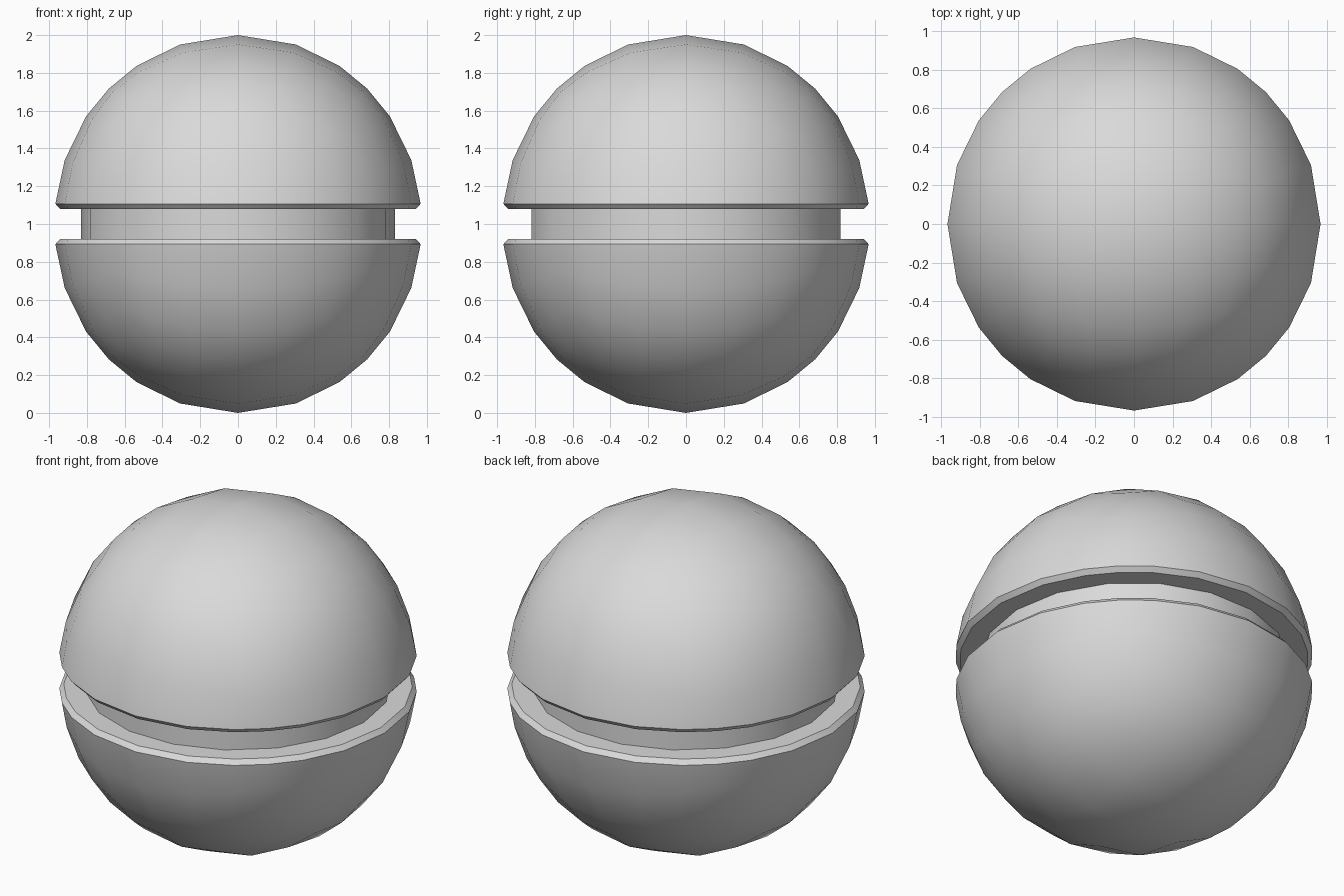
import bpy, bmesh, math

cube = bpy.data.objects.get("Cube")
if cube:
    bpy.data.objects.remove(cube, do_unlink=True)

RADIUS = 0.967
CENTRE = 2 - RADIUS      # height of the upper dome's centre
RIM_Z = 1.107            # widest edge of the dome
LIP_Z = 1.08             # flat face of the dome
LIP_SCALE = 0.975

grey = bpy.data.materials.new("light_grey")
grey.use_nodes = True
colour = (0.7, 0.7, 0.7, 1)
grey.diffuse_color = colour
grey.node_tree.nodes["Principled BSDF"].inputs["Base Color"].default_value = colour


def finish(bm, name):
    bmesh.ops.recalc_face_normals(bm, faces=bm.faces)
    mesh = bpy.data.meshes.new(name)
    bm.to_mesh(mesh)
    bm.free()
    mesh.materials.append(grey)
    obj = bpy.data.objects.new(name, mesh)
    bpy.context.collection.objects.link(obj)
    bpy.ops.object.select_all(action='DESELECT')
    obj.select_set(True)
    bpy.context.view_layer.objects.active = obj
    bpy.ops.object.shade_smooth_by_angle(angle=math.radians(30))
    return obj


def dome(name, side):
    """Half of a rounded cube grid with a chamfered, closed rim."""
    bm = bmesh.new()
    bmesh.ops.create_cube(bm, size=2)
    bmesh.ops.subdivide_edges(bm, edges=bm.edges[:], cuts=5, use_grid_fill=True)
    for v in bm.verts:
        v.co = v.co.normalized() * RADIUS
    below = [v for v in bm.verts if v.co.z < -0.01]
    bmesh.ops.delete(bm, geom=below, context='VERTS')
    for v in bm.verts:
        v.co.z = max(v.co.z + CENTRE, RIM_Z)

    # chamfer, then flat closing face
    rim = [e for e in bm.edges if e.is_boundary]
    new = bmesh.ops.extrude_edge_only(bm, edges=rim)["geom"]
    for v in new:
        if isinstance(v, bmesh.types.BMVert):
            v.co.x *= LIP_SCALE
            v.co.y *= LIP_SCALE
            v.co.z = LIP_Z
    lip = [e for e in new if isinstance(e, bmesh.types.BMEdge) and e.is_boundary]
    bmesh.ops.contextual_create(bm, geom=lip)

    # turn the lower dome over about the middle height
    for v in bm.verts:
        v.co.y *= side
        v.co.z = 1 + side * (v.co.z - 1)
    return finish(bm, name)


dome("upper_dome", 1)
dome("lower_dome", -1)

# recessed core between the domes, with a corner on the x axis
bm = bmesh.new()
bmesh.ops.create_cone(bm, cap_ends=True, segments=18, radius1=0.83,
                      radius2=0.83, depth=0.2)
corner = max(bm.verts, key=lambda v: v.co.x).co
turn = -math.atan2(corner.y, corner.x)
c, s = math.cos(turn), math.sin(turn)
for v in bm.verts:
    x, y, z = v.co
    v.co = (c * x - s * y, s * x + c * y, z + 1)
finish(bm, "middle_core")
